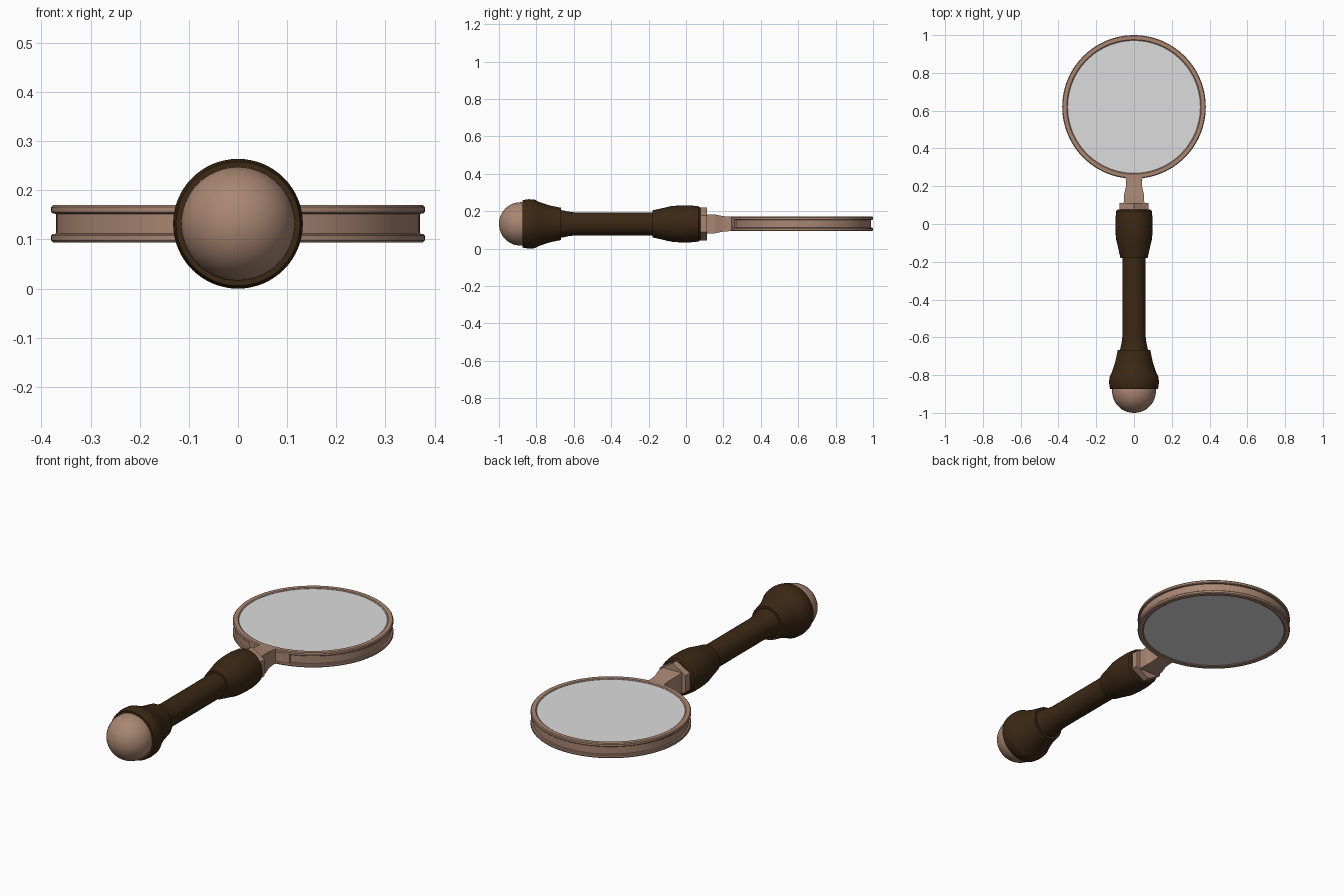
import bpy, bmesh, math

if "Cube" in bpy.data.objects:
    bpy.data.objects.remove(bpy.data.objects["Cube"])

CZ = 0.132      # height of the long axis
RY = 0.62       # centre of the lens along y


def material(name, rgb):
    m = bpy.data.materials.new(name)
    m.diffuse_color = (*rgb, 1)
    m.use_nodes = True
    m.node_tree.nodes["Principled BSDF"].inputs["Base Color"].default_value = m.diffuse_color
    return m


BRONZE = material("pale_bronze", (0.40, 0.24, 0.17))
WOOD = material("dark_wood", (0.044, 0.021, 0.007))
GLASS = material("grey_glass", (0.72, 0.72, 0.72))


def loft(name, rings, mat, closed=False, wrap=True, angle=30):
    """Skin a list of equal point rings; closed joins last ring to first."""
    bm = bmesh.new()
    vs = [[bm.verts.new(p) for p in r] for r in rings]
    n = len(vs[0])
    for a, b in zip(vs, vs[1:] + ([vs[0]] if closed else [])):
        for i in range(n if wrap else n - 1):
            j = (i + 1) % n
            bm.faces.new((a[i], a[j], b[j], b[i]))
    if not closed:
        bm.faces.new(vs[0])
        bm.faces.new(vs[-1])
    bmesh.ops.recalc_face_normals(bm, faces=bm.faces)
    me = bpy.data.meshes.new(name)
    bm.to_mesh(me)
    bm.free()
    me.materials.append(mat)
    ob = bpy.data.objects.new(name, me)
    bpy.context.collection.objects.link(ob)
    bpy.ops.object.select_all(action='DESELECT')
    ob.select_set(True)
    bpy.context.view_layer.objects.active = ob
    bpy.ops.object.shade_smooth_by_angle(angle=math.radians(angle))
    return ob


def ring_y(y, r, n=64, start=0.0):
    return [(r * math.cos(start + 2 * math.pi * i / n), y,
             CZ + r * math.sin(start + 2 * math.pi * i / n)) for i in range(n)]


def ring_z(r, z, n=96):
    return [(r * math.cos(2 * math.pi * i / n),
             RY + r * math.sin(2 * math.pi * i / n), CZ + z) for i in range(n)]


# turned wooden handle
handle = [(-.873, .110), (-.873, .126), (-.862, .129), (-.84, .132), (-.81, .130),
          (-.787, .118), (-.73, .099), (-.667, .086), (-.667, .074), (-.63, .066),
          (-.59, .061), (-.18, .061), (-.18, .072), (-.13, .083), (-.08, .095),
          (-.03, .099), (.02, .099), (.05, .096), (.068, .094), (.077, .086)]
loft("handle", [ring_y(y, r) for y, r in handle], WOOD)

# ball at the end of the handle
R = 0.116
loft("end_ball", [ring_y(-1 + R - R * math.cos(math.pi * k / 24),
                         R * math.sin(math.pi * max(k, .02) / 24)) for k in range(0, 18)], BRONZE)

# hexagonal collar, point upward
loft("hex_collar", [ring_y(y, r, 6, math.pi / 6) for y, r in
                    [(.07, .0875), (.112, .0875)]], BRONZE)

# squared neck that tapers into the rim
neck = [(.10, .055, .052), (.155, .053, .050), (.195, .043, .042),
        (.235, .043, .0385), (.262, .052, .0385)]
loft("neck", [[(sx * hx, y, CZ + sz * hz) for sx, sz in
               [(-1, -1), (1, -1), (1, 1), (-1, 1)]] for y, hx, hz in neck], BRONZE, angle=10)

# grooved lens rim
half = [(.370, .0), (.370, .020), (.377, .021), (.380, .024), (.380, .034),
        (.376, .0385), (.356, .0385), (.351, .035)]
profile = half + [(r, -z) for r, z in reversed(half[1:])]
loft("lens_rim", [ring_z(r, z) for r, z in profile], BRONZE, closed=True)

# solid patch that fills the groove where the neck joins
patch = []
for k in range(13):
    a = math.radians(-90 - 18 + 3 * k)
    patch.append([(r * math.cos(a), RY + r * math.sin(a), CZ + z) for r, z in
                  [(.36, -.030), (.379, -.030), (.379, .030), (.36, .030)]])
loft("rim_patch", patch, BRONZE)

# lens
loft("lens", [ring_z(.354, -.034), ring_z(.354, .034)], GLASS)
